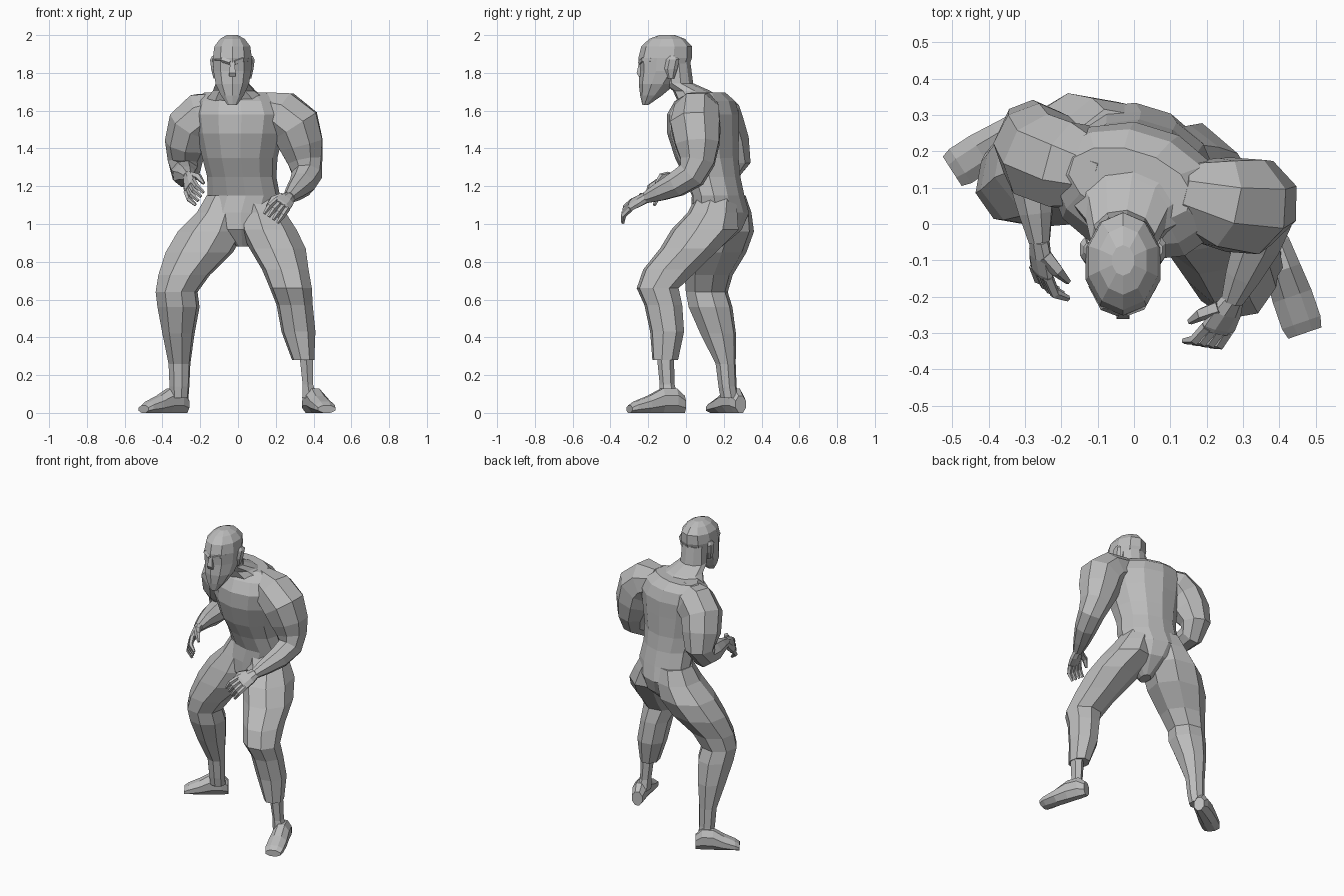
import bpy
import bmesh
from math import cos, sin, pi, radians
from mathutils import Vector

cube = bpy.data.objects.get("Cube")
if cube:
    bpy.data.objects.remove(cube)

SCALE = 0.01  # all measures below are in hundredths

grey = bpy.data.materials.new("plain_grey")
grey.use_nodes = True
colour = (0.5, 0.5, 0.5, 1)
grey.diffuse_color = colour
grey.node_tree.nodes["Principled BSDF"].inputs["Base Color"].default_value = colour


def ring(centre, u, v, sides):
    """Polygon whose flat sides touch the extents u and v."""
    grow = 1 / cos(pi / sides)
    points = []
    for i in range(sides):
        angle = 2 * pi * (i + 0.5) / sides
        points.append(centre + (u * cos(angle) + v * sin(angle)) * grow)
    return points


def loft(name, rings, on_ground=False):
    """Skin a list of rings with flat faces and close both ends."""
    bm = bmesh.new()
    loops = []
    for points in rings:
        loop = []
        for p in points:
            z = max(p.z, 0) if on_ground else p.z
            loop.append(bm.verts.new(Vector((p.x, p.y, z)) * SCALE))
        loops.append(loop)
    count = len(loops[0])
    for low, high in zip(loops, loops[1:]):
        for i in range(count):
            j = (i + 1) % count
            bm.faces.new((low[i], low[j], high[j], high[i]))
    bm.faces.new(loops[0])
    bm.faces.new(loops[-1])
    bmesh.ops.recalc_face_normals(bm, faces=bm.faces)
    mesh = bpy.data.meshes.new(name)
    bm.to_mesh(mesh)
    bm.free()
    mesh.materials.append(grey)
    obj = bpy.data.objects.new(name, mesh)
    bpy.context.collection.objects.link(obj)


def stack(name, stations, sides=8, yaw=0):
    """Loft of level rings: x, y, z, half width, half depth."""
    turn = radians(yaw)
    across = Vector((cos(turn), sin(turn), 0))
    back = Vector((-sin(turn), cos(turn), 0))
    loft(name, [ring(Vector((x, y, z)), across * a, back * b, sides)
                for x, y, z, a, b in stations])


def tube(name, stations, sides=8):
    """Loft of rings square to a path: x, y, z, radius."""
    points = [Vector(s[:3]) for s in stations]
    rings, u = [], None
    for i, p in enumerate(points):
        ahead = points[min(i + 1, len(points) - 1)]
        behind = points[max(i - 1, 0)]
        t = (ahead - behind).normalized()
        u = t.orthogonal() if u is None else u - t * u.dot(t)
        u.normalize()
        r = stations[i][3]
        rings.append(ring(p, u * r, t.cross(u) * r, sides))
    loft(name, rings)


def hand(side, wrist, forward, curl, thumb_sign):
    """Flat palm, four curled fingers and a thumb."""
    w = Vector(wrist)
    d = Vector(forward).normalized()
    c = Vector(curl)
    c = (c - d * c.dot(d)).normalized()
    thumb = d.cross(c) * thumb_sign
    palm = [(-1, 2.8, 2.5), (4, 4.4, 2.4), (9, 5, 1.8), (10.5, 4.6, 1.3)]
    loft(side + "_palm", [ring(w + d * f, thumb * a, c * b, 8) for f, a, b in palm])
    for i in range(4):
        base = w + d * 9.5 + thumb * (i - 1.5) * 2.5
        middle = base + d * 5.5 + c * 1.5 + thumb * (i - 1.5) * 0.4
        tip = middle + d * 3 + c * 4
        tube(f"{side}_finger_{i + 1}",
             [(*base, 1.3), (*middle, 1.2), (*tip, 0.7)], 5)
    base = w + d * 3 + thumb * 3
    middle = base + d * 4 + thumb * 3 + c * 2
    tip = middle + d * 4.5 + c * 3
    tube(side + "_thumb", [(*base, 1.8), (*middle, 1.5), (*tip, 0.7)], 5)


def foot(side, heel, toe):
    """Wedge shaped foot lying on the ground."""
    start, end = Vector((*heel, 0)), Vector((*toe, 0))
    across = (end - start).normalized().cross(Vector((0, 0, 1)))
    shape = [(0, 3.2, 9), (0.15, 4.4, 13), (0.4, 5, 13),
             (0.65, 5.6, 9), (0.9, 5.6, 6), (1, 4.8, 4)]
    rings = []
    for f, wide, high in shape:
        up = Vector((0, 0, high / 2))
        rings.append(ring(start.lerp(end, f) + up, across * wide, up, 8))
    loft(side + "_foot", rings, on_ground=True)


# Trunk, turned so the right side is set back
stack("torso", [
    (3, 14, 88, 3, 5), (2, 16, 97, 14, 13), (1, 18, 106, 19, 14.5),
    (3, 17, 115, 19, 13), (2, 14, 125, 18, 14), (1, 11, 135, 19.5, 16),
    (1, 9, 148, 22.5, 18), (1, 9, 158, 24, 18), (0, 10, 165, 22, 15),
    (-1, 11, 169.5, 17, 9)], sides=12, yaw=-17)
stack("neck", [
    (0, 9, 164, 18, 12.5), (-2, 3, 170.5, 11, 9.5), (-3, -4, 174.5, 8.5, 7.5),
    (-3, -5, 186, 8, 7)], sides=10, yaw=-8)

# Head: height, front, back, half width
head_profile = [
    (163, -23, -20, 2.5), (168, -24, -13, 6), (174, -24.5, -6, 8.8),
    (181, -24, 0, 10), (188, -24.5, 2.5, 10.3), (194, -23, 2.5, 9.5),
    (198, -19, -1, 6.5), (200, -14, -6, 3)]
stack("head", [(-3, (f + b) / 2, z, w, (b - f) / 2)
               for z, f, b, w in head_profile], sides=10)
stack("nose", [(-3, -23, 178, 1.6, 2), (-3, -23.5, 180, 1.8, 2.6),
               (-3, -23, 186, 1, 1.8)], sides=4)
for side, s in (("left", 1), ("right", -1)):
    stack(side + "_ear", [
        (-3 + 9 * s, -8, 177, 1, 1.5), (-3 + 10 * s, -8, 182, 1.2, 3),
        (-3 + 10.5 * s, -7, 187, 1.3, 3), (-3 + 10 * s, -7, 189, 0.8, 1.5)], sides=6)
    tube(side + "_brow", [
        (-3 + 1 * s, -24, 185.5, 1.2), (-3 + 5 * s, -22.5, 187, 1.3),
        (-3 + 8.5 * s, -16.5, 187, 1)], sides=5)

# Arms
tube("left_arm", [
    (12, 9, 162, 8), (23, 6, 158.5, 12), (30.5, 5, 152, 13), (33.5, 6, 142, 11.5),
    (35.5, 6, 133, 9), (36.5, 3, 126, 7.5), (34, -5, 121, 6.5),
    (30, -14, 117, 4.8), (27, -21, 114, 3)])
tube("right_arm", [
    (-8, 13, 162, 8), (-18, 16, 158, 12), (-24.5, 18, 152, 12), (-27, 22, 142, 11),
    (-28, 25, 133, 8.5), (-28, 21, 127, 7), (-28, 12, 126, 6.2),
    (-27, 3, 126, 4.5), (-26, -5, 125, 2.8)])
hand("left", (27, -21, 114), (-0.4, -0.8, -0.38), (-0.5, 0.3, -0.8), -1)
hand("right", (-26, -5, 125), (0.05, -0.8, -0.5), (0.7, 0.1, -0.4), 1)

# Legs, rising into the hips
stack("left_leg", [
    (9, 16, 115, 10, 10), (13, 14, 106, 11.5, 12.5), (16, 10, 97, 14, 17),
    (21, 2, 87, 14, 15),
    (25, -8, 76, 11.5, 14), (28, -15, 66, 10.5, 10.5), (30, -12, 57, 9, 9.5),
    (32, -10, 43, 8.5, 8.5), (34.5, -11, 28, 5.5, 6.5)], yaw=10)
stack("left_ankle", [
    (36, -11, 32, 3.6, 4), (37, -10, 15, 2.8, 3.4), (38, -9, 8, 4, 4.5)], sides=6)
stack("right_leg", [
    (-6, 20, 115, 10, 11), (-9, 20, 106, 12, 14), (-14, 19, 96, 17, 16),
    (-20.5, 16, 85, 17, 15),
    (-28.5, 12, 73, 13, 12), (-32.5, 11, 64, 10.5, 10.5), (-31.5, 13, 56, 10.5, 11),
    (-31.5, 17, 42, 8, 9), (-31, 21, 26, 5.5, 5), (-31, 22, 14, 5, 4.5),
    (-31, 23, 8, 4.5, 4.5)], yaw=-10)
foot("left", (37, -1), (47, -30))
foot("right", (-27.5, 29), (-50, 14.5))
